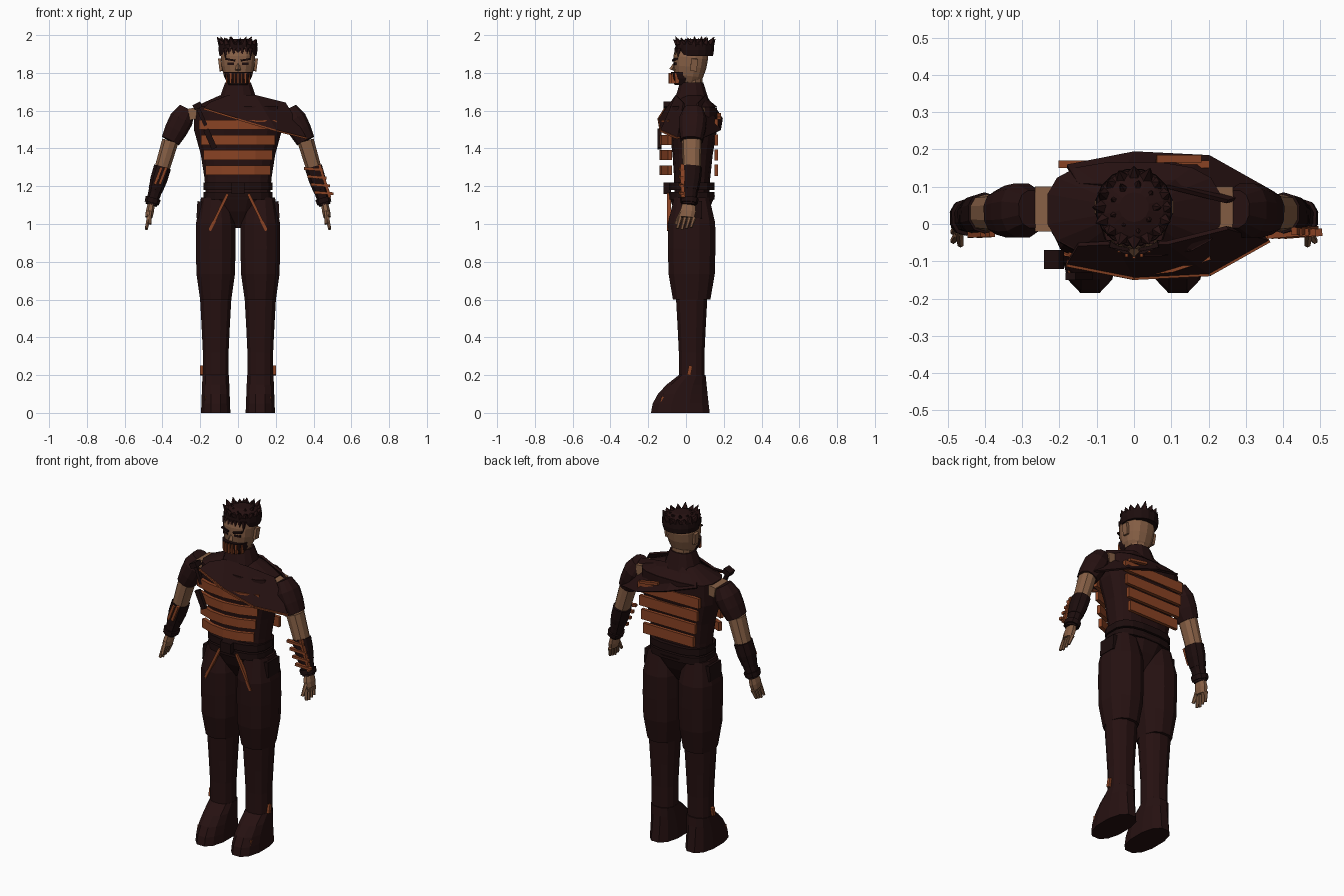
import bpy, bmesh, math, random
from mathutils import Vector, Matrix

default_cube = bpy.data.objects.get("Cube")
if default_cube:
    bpy.data.objects.remove(default_cube, do_unlink=True)
random.seed(4)


def material(name, *rgb):
    mat = bpy.data.materials.new(name)
    mat.use_nodes = True
    mat.diffuse_color = (*rgb, 1)
    shader = mat.node_tree.nodes["Principled BSDF"]
    shader.inputs["Base Color"].default_value = (*rgb, 1)
    return mat


CLOTH = material("dark_cloth", .019, .0055, .0055)
LEATHER = material("black_leather", .012, .004, .004)
RUST = material("rust_plate", .25, .055, .017)
SKIN = material("skin", .24, .115, .06)


def finish(name, bm, mat):
    bmesh.ops.recalc_face_normals(bm, faces=bm.faces)
    mesh = bpy.data.meshes.new(name)
    bm.to_mesh(mesh)
    bm.free()
    mesh.materials.append(mat)
    part = bpy.data.objects.new(name, mesh)
    bpy.context.collection.objects.link(part)
    return part


def frame(start, end):
    """Axes whose z runs from start to end, and the distance between."""
    start, end = Vector(start), Vector(end)
    axis = (end - start).normalized()
    up = Vector((0, 1, 0)) if abs(axis.y) < .9 else Vector((0, 0, 1))
    across = up.cross(axis).normalized()
    turn = Matrix((across, axis.cross(across), axis)).transposed()
    return turn, (start + end) / 2, (end - start).length


def skin_rings(name, rings, mat):
    bm = bmesh.new()
    rows = [[bm.verts.new(point) for point in ring] for ring in rings]
    for low, high in zip(rows, rows[1:]):
        for i in range(len(low)):
            bm.faces.new((low[i], low[i - 1], high[i - 1], high[i]))
    bm.faces.new(rows[0])
    bm.faces.new(rows[-1])
    return finish(name, bm, mat)


def ellipse(centre, width, depth, turn, sides, power):
    points = []
    for i in range(sides):
        angle = math.tau * (i + .5) / sides
        c, s = math.cos(angle), math.sin(angle)
        offset = Vector((width * math.copysign(abs(c) ** power, c),
                         depth * math.copysign(abs(s) ** power, s), 0))
        points.append(centre + turn @ offset)
    return points


def limb(name, start, end, widths, depth, mat, sides=12, power=.85):
    """Tube with evenly spaced half widths; depth is a ratio of the width."""
    start, end = Vector(start), Vector(end)
    turn = frame(start, end)[0]
    last = len(widths) - 1
    rings = [ellipse(start.lerp(end, i / last), width, width * depth, turn, sides, power)
             for i, width in enumerate(widths)]
    return skin_rings(name, rings, mat)


def beam(name, start, end, mat=RUST, width=.015, depth=.02):
    turn, middle, length = frame(start, end)
    place = Matrix.Translation(middle) @ turn.to_4x4()
    bm = bmesh.new()
    bmesh.ops.create_cube(bm, size=1, matrix=place @ Matrix.Diagonal((width, depth, length, 1)))
    return finish(name, bm, mat)


def spike(name, start, end, mat, thick, tip=.001, sides=5):
    turn, middle, length = frame(start, end)
    bm = bmesh.new()
    bmesh.ops.create_cone(bm, cap_ends=True, segments=sides, radius1=thick, radius2=tip,
                          depth=length, matrix=Matrix.Translation(middle) @ turn.to_4x4())
    return finish(name, bm, mat)


def sheet(name, top, bottom, mat, thick):
    """Strip of quads between two point rows, thickened."""
    bm = bmesh.new()
    upper = [bm.verts.new(point) for point in top]
    lower = [bm.verts.new(point) for point in bottom]
    for i in range(len(upper) - 1):
        bm.faces.new((upper[i], upper[i + 1], lower[i + 1], lower[i]))
    part = finish(name, bm, mat)
    solid = part.modifiers.new("thickness", 'SOLIDIFY')
    solid.thickness = thick
    solid.offset = 0


# Torso, collar, belt and pelvis
MID = .03
limb("torso", (0, MID, 1.12), (0, .04, 1.62), (.17, .18, .2, .235, .235), .54, CLOTH, 16, .7)
limb("yoke", (0, .04, 1.62), (0, .04, 1.68), (.235, .1), .54, CLOTH, 16, .7)
limb("collar", (0, MID, 1.64), (0, MID, 1.75), (.11, .09, .07), .9, CLOTH)
for name, z in (("lower_belt", 1.13), ("upper_belt", 1.18)):
    limb(name, (0, MID, z), (0, MID, z + .04), (.185, .185), .66, LEATHER, 16, .7)
beam("belt_buckle", (0, -.1, 1.16), (0, -.1, 1.22), LEATHER, .07, .04)
limb("pelvis", (0, MID, .98), (0, MID, 1.15), (.05, .12, .17), .75, CLOTH)

# Curved front plates and flat back plates
for i in range(4):
    z = 1.285 + .08 * i
    half = .167 + .012 * i
    rows = [[(half * t, .045 * t * t - .13, z + rise) for t in (-1, -.5, 0, .5, 1)]
            for rise in (.026, -.026)]
    sheet(f"front_plate_{i}", *rows, RUST, .022)
    beam(f"back_plate_{i}", (-half, .16, z), (half, .16, z), RUST, .06)

# One-sided shoulder drape, front and back, with a trimmed front hem
neckline = [(-.15, -.055, 1.64), (-.05, -.05, 1.68), (.09, -.05, 1.68), (.25, -.01, 1.64)]
hem = [(-.18, -.105, 1.61), (0, -.14, 1.555), (.2, -.13, 1.495), (.36, -.04, 1.455)]
sheet("front_drape", neckline, hem, CLOTH, .012)
sheet("back_drape", *([(x, .05 - y, z) for x, y, z in row] for row in (neckline, hem)), CLOTH, .012)
for i, (start, end) in enumerate(zip(hem, hem[1:])):
    beam(f"drape_trim_{i}", start, end, RUST, .01)
beam("back_trim_patch", (.06, .175, 1.58), (.18, .175, 1.56))

# Sheathed dagger on the chest
beam("dagger_sheath", (-.17, -.14, 1.5), (-.125, -.14, 1.4), LEATHER, .03)
beam("dagger_grip", (-.17, -.1, 1.52), (-.22, -.09, 1.63), LEATHER, .02)
beam("dagger_pommel", (-.235, -.095, 1.615), (-.195, -.095, 1.635), LEATHER, .03, .05)

for s, side in ((1, "left"), (-1, "right")):
    # Leg
    hip, knee, ankle = (Vector((s * .118, MID, z)) for z in (1.14, .6, .18))
    limb(side + "_thigh", knee, hip, (.085, .105, .108, .107, .08), 1.2, CLOTH)
    limb(side + "_shin", ankle, knee, (.07, .07, .077, .085), 1, CLOTH)
    beam(side + "_hip_pouch", (s * .205, MID, 1.03), (s * .2, MID, 1.12), LEATHER, .03, .11)
    beam(side + "_trouser_stripe", (s * .055, -.09, 1.16), (s * .15, -.09, .965))

    # Boot, with the toe drawn back as it rises
    rings = []
    for i in range(5):
        toe, heel = .15 * (i / 4) ** 2 - .19, .13 - .006 * i
        rings.append(ellipse(Vector((s * .118, (toe + heel) / 2, i * .05)), .08 - .002 * i,
                             (heel - toe) / 2, Matrix.Identity(3), 12, .85))
    skin_rings(side + "_boot", rings, CLOTH)
    beam(side + "_boot_tag", (s * .193, .015, .2), (s * .193, .025, .25))
    beam(side + "_toe_tag", (s * .17, -.125, .055), (s * .17, -.12, .085))

    # Arm, leaning outward
    shoulder, elbow, forearm, wrist, tip = (
        Vector((s * x, y, z)) for x, y, z in
        ((.27, .04, 1.61), (.358, MID, 1.44), (.4, MID, 1.3), (.46, .015, 1.1), (.485, 0, .97)))
    beam(side + "_shoulder_skin", (s * .2, .04, 1.59), (s * .26, .04, 1.58), SKIN, .06, .12)
    limb(side + "_sleeve", elbow, shoulder, (.052, .062, .065, .045), 1.15, CLOTH)
    limb(side + "_upper_arm", forearm, elbow, (.042, .044, .046), 1.15, SKIN, 10)
    limb(side + "_bracer", wrist, forearm, (.032, .036, .047, .048), 1.15, LEATHER, 10)
    for name, t in (("_wrist_cuff", .05), ("_middle_cuff", .4)):
        limb(side + name, wrist.lerp(forearm, t), wrist.lerp(forearm, t + .13),
             (.04, .043), 1.15, LEATHER, 10)

    # Hand
    knuckles = wrist.lerp(tip, .5)
    limb(side + "_palm", knuckles, wrist, (.02, .023, .02), 1.9, SKIN, 8)
    for i in range(4):
        across = Vector((0, .024 * i - .036, 0))
        curl = Vector((0, -.01, .006 * abs(i - 1)))
        spike(f"{side}_finger_{i}", knuckles + across, tip + across + curl, SKIN, .012, .008, 6)
    spike(side + "_thumb", (s * .468, -.02, 1.065), (s * .465, -.055, 1), SKIN, .013, .009, 6)

    # Ear, eye and brow
    beam(side + "_ear", (s * .09, .04, 1.81), (s * .098, .045, 1.875), SKIN, depth=.035)
    beam(side + "_eye", (s * .02, -.061, 1.848), (s * .055, -.054, 1.848), LEATHER, .012, .012)
    beam(side + "_brow", (s * .015, -.064, 1.865), (s * .065, -.053, 1.874), LEATHER, .01)

# Banded guard on the left bracer, loose straps on the right
for i in range(4):
    middle = Vector((.4 + .018 * i, -.026, 1.29 - .042 * i))
    reach = Vector((.05, .004, -.004))
    beam(f"guard_band_{i}", middle - reach, middle + reach)
beam("guard_spine", (.43, -.02, 1.315), (.487, -.016, 1.14))
for name, x in (("outer_strap", -.405), ("inner_strap", -.38)):
    beam(name, (x, -.025, 1.3), (x - .035, -.027, 1.21))

# Head
limb("neck", (0, MID, 1.7), (0, MID, 1.8), (.06, .062), .92, SKIN, 10)
limb("head", (0, .01, 1.735), (0, MID, 1.93), (.05, .076, .088, .092, .085), 1, SKIN, 14)
spike("nose", (0, -.075, 1.815), (0, -.055, 1.86), SKIN, .015, .005, 4)

# Striped jaw mask
limb("jaw_mask", (0, -.02, 1.735), (0, -.02, 1.805), (.05, .07, .076), .82, LEATHER)
for i in range(-3, 4):
    y = .004 * i * i - .083
    beam(f"mask_stripe_{i + 3}", (i * .02, y, 1.745), (i * .02, y, 1.8), RUST, .009)

# Headband, hair cap and spikes
CROWN = Vector((0, .045, 1.95))
limb("headband", CROWN - Vector((0, 0, .06)), CROWN, (.1, .105, .103), 1, LEATHER, 16, 1)
limb("hair_cap", CROWN, CROWN + Vector((0, 0, .03)), (.1, .08, .04), 1, CLOTH, 14, 1)
for ring, count, radius in (("outer", 16, .085), ("inner", 9, .045)):
    for i in range(count):
        angle = math.tau * i / count
        outward = Vector((math.cos(angle), math.sin(angle), 0))
        base = CROWN + outward * radius
        lean = outward * random.uniform(.01, .03)
        lean.z = random.uniform(.025, .045)
        spike(f"{ring}_hair_spike_{i}", base, base + lean, CLOTH, .022)
for i in range(-3, 4):
    x = .022 * i
    y = 4 * x * x - .05
    spike(f"fringe_{i + 3}", (x, y, 1.93), (x, y - .012, random.uniform(1.868, 1.885)), CLOTH, .014)
